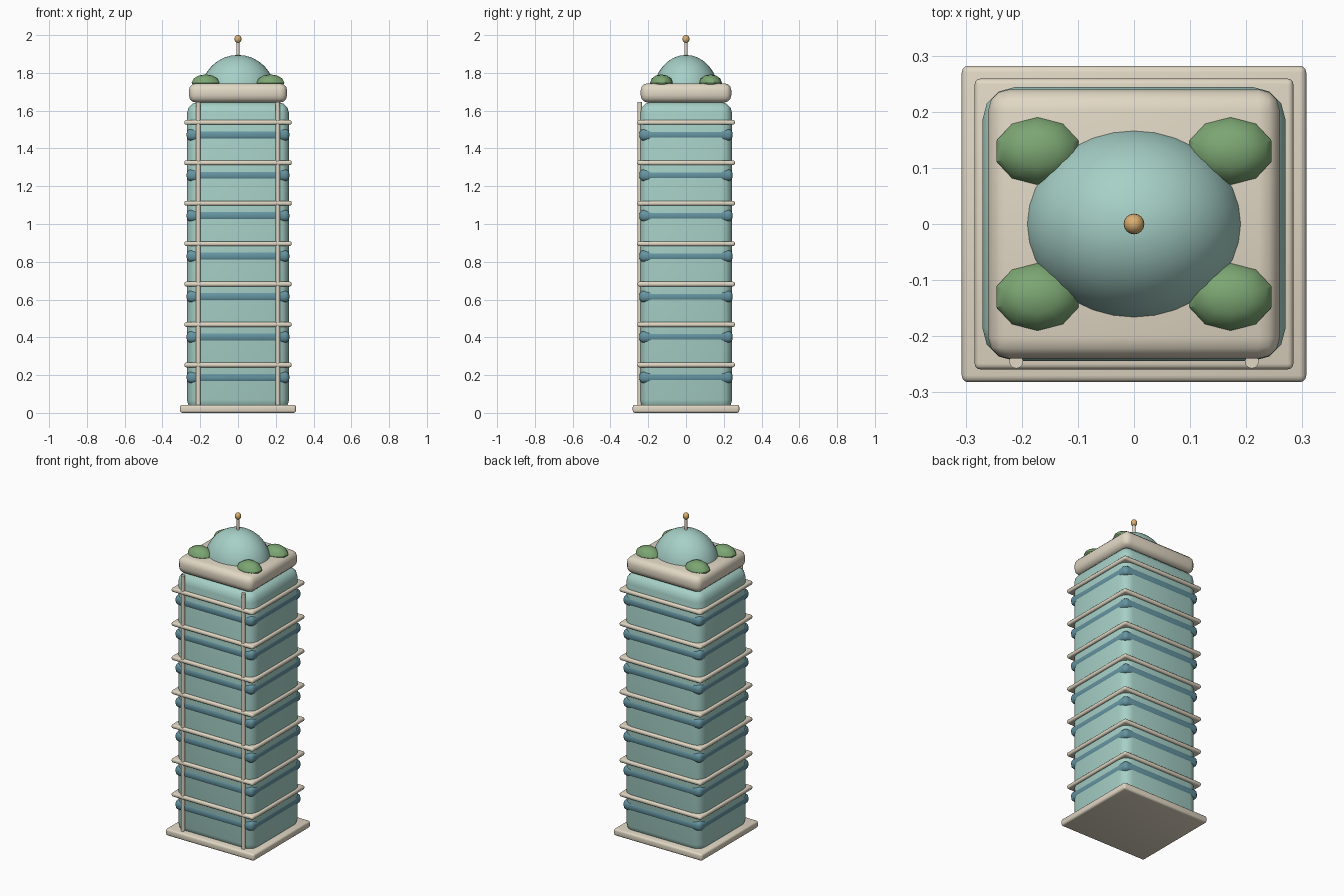
import bpy, bmesh, math
from mathutils import Matrix

if "Cube" in bpy.data.objects:
    bpy.data.objects.remove(bpy.data.objects["Cube"])


def material(name, rgb):
    m = bpy.data.materials.new(name)
    m.diffuse_color = (*rgb, 1)
    m.use_nodes = True
    m.node_tree.nodes["Principled BSDF"].inputs["Base Color"].default_value = m.diffuse_color
    return m


CREAM = material("cream_stone", (0.75, 0.68, 0.55))
GLASS = material("teal_glass", (0.38, 0.63, 0.57))
BLUE = material("blue_glass", (0.13, 0.30, 0.36))
GREEN = material("foliage", (0.20, 0.38, 0.17))
GOLD = material("gold", (0.72, 0.43, 0.16))


def finish(name, bm, mat, angle=35):
    me = bpy.data.meshes.new(name)
    bm.to_mesh(me)
    bm.free()
    me.materials.append(mat)
    ob = bpy.data.objects.new(name, me)
    bpy.context.collection.objects.link(ob)
    bpy.ops.object.select_all(action='DESELECT')
    ob.select_set(True)
    bpy.context.view_layer.objects.active = ob
    bpy.ops.object.shade_smooth_by_angle(angle=math.radians(angle))
    return ob


def rounded_box(name, hx, hy, z0, z1, bevel, mat, segments=3):
    bm = bmesh.new()
    bmesh.ops.create_cube(bm, size=1, matrix=Matrix.Translation((0, 0, (z0 + z1) / 2))
                          @ Matrix.Diagonal((2 * hx, 2 * hy, z1 - z0, 1)))
    bmesh.ops.bevel(bm, geom=bm.edges[:], offset=bevel, segments=segments,
                    profile=0.5, affect='EDGES', clamp_overlap=True)
    return finish(name, bm, mat)


def ellipsoid(name, center, radii, mat, u=32, v=16):
    bm = bmesh.new()
    bmesh.ops.create_uvsphere(bm, u_segments=u, v_segments=v, radius=1,
                              matrix=Matrix.Translation(center) @ Matrix.Diagonal((*radii, 1)))
    return finish(name, bm, mat)


def rod(name, x, y, z0, z1, r, mat, sides=12):
    bm = bmesh.new()
    bmesh.ops.create_cone(bm, cap_ends=True, segments=sides, radius1=r, radius2=r,
                          depth=z1 - z0, matrix=Matrix.Translation((x, y, (z0 + z1) / 2)))
    return finish(name, bm, mat)


# Plinth and glass tower
rounded_box("plinth", 0.307, 0.282, 0.0, 0.043, 0.012, CREAM)
rounded_box("tower_body", 0.27, 0.244, 0.01, 1.645, 0.058, GLASS)

# Repeating floors: ledge with a blue window band below it
for i in range(7):
    z = 0.254 + i * 0.214
    rounded_box(f"floor_ledge_{i + 1}", 0.284, 0.259, z - 0.0125, z + 0.0125, 0.01, CREAM)
    zb = z - 0.066
    rounded_box(f"window_band_{i + 1}", 0.272, 0.247, zb - 0.031, zb + 0.031, 0.024, BLUE)

# Front columns
for side, s in (("left", -1), ("right", 1)):
    rod(f"front_column_{side}", s * 0.21, -0.245, 0.03, 1.645, 0.0125, CREAM)

# Roof slab, dome and corner bushes
rounded_box("roof_slab", 0.26, 0.24, 1.643, 1.745, 0.038, CREAM)
ellipsoid("roof_dome", (0, 0, 1.695), (0.197, 0.172, 0.2), GLASS)
n = 0
for sx in (-1, 1):
    for sy in (-1, 1):
        n += 1
        ellipsoid(f"roof_bush_{n}", (sx * 0.172, sy * 0.13, 1.747),
                  (0.077, 0.06, 0.045), GREEN, 10, 6)

# Mast and finial
rod("mast", 0, 0, 1.88, 1.97, 0.008, CREAM)
ellipsoid("finial", (0, 0, 1.979), (0.0185, 0.0185, 0.021), GOLD, 16, 10)
